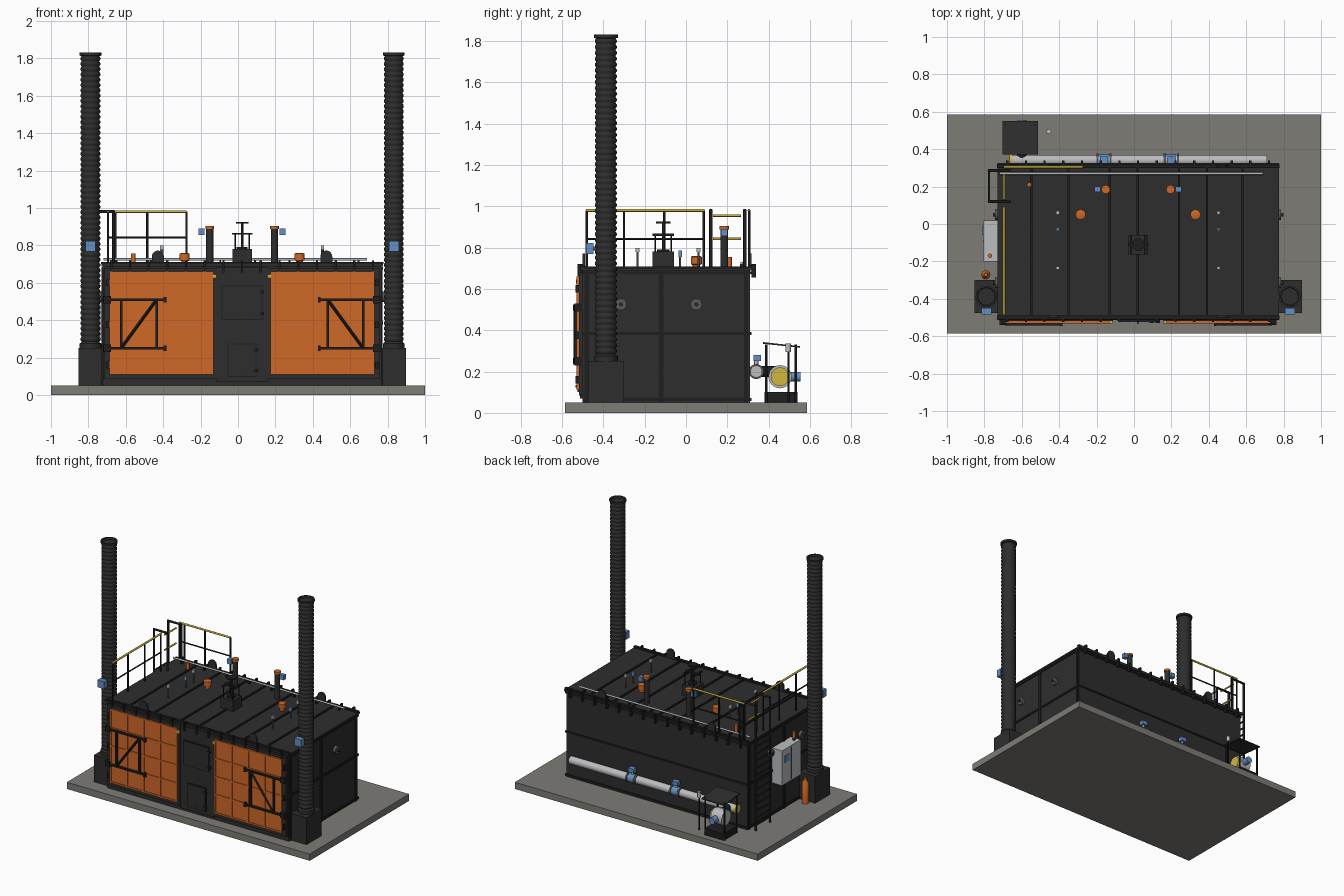
import bpy, bmesh, math
from mathutils import Vector

cube = bpy.data.objects.get("Cube")
if cube:
    bpy.data.objects.remove(cube, do_unlink=True)


def material(name, *rgb):
    m = bpy.data.materials.new(name)
    m.use_nodes = True
    m.diffuse_color = (*rgb, 1)
    m.node_tree.nodes["Principled BSDF"].inputs["Base Color"].default_value = (*rgb, 1)
    return m


steel = material("charcoal steel", .027, .027, .027)
black = material("black paint", .013, .013, .014)
orange = material("orange paint", .62, .14, .02)
concrete = material("concrete", .21, .2, .18)
blue = material("blue enamel", .13, .28, .55)
yellow = material("safety yellow", .65, .47, .05)
silver = material("light grey metal", .5, .51, .53)
grey = material("mid grey metal", .1, .1, .1)


def finish(name, bm, mat, smooth=False):
    bmesh.ops.recalc_face_normals(bm, faces=bm.faces)
    mesh = bpy.data.meshes.new(name)
    bm.to_mesh(mesh)
    bm.free()
    mesh.materials.append(mat)
    ob = bpy.data.objects.new(name, mesh)
    bpy.context.collection.objects.link(ob)
    if smooth:
        bpy.context.view_layer.objects.active = ob
        bpy.ops.object.select_all(action="DESELECT")
        ob.select_set(True)
        bpy.ops.object.shade_smooth_by_angle(angle=math.radians(50))
    return ob


def box(name, mat, xs, ys, zs):
    """Block between the given pairs of limits."""
    bm = bmesh.new()
    bmesh.ops.create_cube(bm, size=1)
    for v in bm.verts:
        v.co = [a + (b - a) * (c + .5) for (a, b), c in zip((xs, ys, zs), v.co)]
    return finish(name, bm, mat)


def around(c, half):
    return (c - half, c + half)


def rod(name, mat, start, end, r, sides=8, r2=None):
    """Cylinder or cone between two points."""
    a, b = Vector(start), Vector(end)
    bm = bmesh.new()
    bmesh.ops.create_cone(bm, cap_ends=True, segments=sides, radius1=r,
                          radius2=r if r2 is None else r2, depth=(b - a).length)
    turn = (b - a).to_track_quat("Z", "Y")
    for v in bm.verts:
        v.co = turn @ v.co + (a + b) / 2
    return finish(name, bm, mat, sides > 6)


def lathe(name, mat, x, y, profile, sides=24):
    """Revolve (radius, height) points about a vertical axis."""
    bm = bmesh.new()
    rings = [[bm.verts.new((x + r * math.cos(math.tau * i / sides),
                            y + r * math.sin(math.tau * i / sides), z))
              for i in range(sides)] for r, z in profile]
    for low, high in zip(rings, rings[1:]):
        for i in range(sides):
            j = (i + 1) % sides
            bm.faces.new((low[i], low[j], high[j], high[i]))
    bm.faces.new(rings[0])
    bm.faces.new(rings[-1])
    return finish(name, bm, mat, True)


MID, FLOOR, ROOF = .022, .05, .7
FRONT, BACK, HALF = -.5, .31, .745
LEFT_END, RIGHT_END = MID - HALF, MID + HALF


def span(side, near, far):
    """Limits mirrored about the middle of the kiln."""
    return tuple(sorted((MID + side * near, MID + side * far)))


# Slab and main body
box("concrete_slab", concrete, (-1, 1), (-.585, .585), (0, FLOOR))
box("main_body", steel, (LEFT_END, RIGHT_END), (FRONT, BACK), (FLOOR, ROOF - .01))
box("roof_plate", steel, around(MID, HALF + .008), (FRONT - .012, BACK + .015), (ROOF - .012, ROOF))
for z in (.065, .385, ROOF - .022):
    box("body_band", black, around(MID, HALF + .007), (FRONT, BACK + .007), around(z, .007))
for side in (-1, 1):
    for y in (FRONT + .02, -.12, BACK - .02):
        box("side_column", black, span(side, HALF, HALF + .006), around(y, .01), (FLOOR, ROOF - .02))

# Roof ribs, edge clamps and lifting lugs
for x in (-.55, -.35, -.13, .02, .24, .39, .58):
    box("roof_rib", black, around(x, .006), (FRONT, BACK), (ROOF, ROOF + .009))
for y in (FRONT, BACK):
    box("roof_edge", black, around(MID, HALF + .01), around(y, .01), (ROOF, ROOF + .012))
for i in range(15):
    x = LEFT_END + .045 + i * .1
    for y in (FRONT - .013, BACK + .018):
        box("edge_clamp", black, around(x, .006), around(y, .011), (ROOF - .045, ROOF + .02))
for side in (-1, 1):
    for y in (FRONT + .005, BACK):
        x = MID + side * .45
        rod("lifting_lug", steel, (x, y - .006, ROOF + .04), (x, y + .006, ROOF + .04), .032, 20)
        box("lug_foot", steel, around(x, .032), around(y, .006), (ROOF, ROOF + .04))

# Front doors with ribs, braces and hinges
for side in (-1, 1):
    box("door_frame", steel, span(side, .135, .735), (FRONT - .018, FRONT), (.085, .68))
    box("door_panel", orange, span(side, .153, .708), (FRONT - .026, FRONT), (.11, .66))
    for i in range(5):
        d = .159 + i * .1357
        box("door_rib", orange, span(side, d - .006, d + .006), around(FRONT - .026, .005), (.11, .66))
        z = .116 + i * .1345
        box("door_rib", orange, span(side, .153, .708), around(FRONT - .026, .005), around(z, .006))
    brace = FRONT - .036
    for z in (.25, .51):
        box("brace_bar", black, span(side, .412, .715), around(brace, .006), around(z, .007))
        box("brace_end", black, span(side, .405, .42), around(brace, .01), around(z, .015))
        box("hinge", black, span(side, .7, .74), around(FRONT - .02, .02), around(z, .02))
    for z in (.16, .375, .6):
        box("edge_hinge", black, span(side, .71, .728), around(FRONT - .02, .014), around(z, .018))
    for d in (.457, .647):
        box("brace_upright", black, span(side, d - .007, d + .007), around(brace, .006), (.25, .51))
    rod("brace_diagonal", black, (MID + side * .647, brace, .25), (MID + side * .457, brace, .51), .008, 4)
    box("door_marker", yellow, span(side, .137, .155), around(FRONT - .024, .008), around(.635, .01))

# Centre column with two hatches
box("centre_column", steel, around(MID, .137), (FRONT - .014, FRONT), (.07, .685))
for name, half, low, high in (("upper_hatch", .104, .405, .58), ("lower_hatch", .072, .1, .27)):
    box(name + "_rim", black, around(MID, half + .005), (FRONT - .018, FRONT), (low - .005, high + .005))
    box(name, steel, around(MID, half), (FRONT - .024, FRONT), (low, high))
    rod(name + "_handle", grey, (MID, FRONT - .035, low + .03), (MID, FRONT, low + .03), .006)
    for z in (low + .03, high - .03):
        box(name + "_hinge", black, around(MID + half, .012), (FRONT - .03, FRONT), around(z, .008))

# Corrugated chimneys with plinths and actuator boxes
flue = [(.058, .25), (.058, .275), (.05, .28)]
for i in range(54):
    z = .285 + i * .0283
    flue += [(.047, z), (.053, z + .009), (.053, z + .018), (.047, z + .027)]
flue += [(.058, 1.815), (.058, 1.83), (.048, 1.83), (.046, 1.815)]
for side in (-1, 1):
    x, y = MID + side * .811, -.388
    box("chimney_plinth", steel, around(x, .064), (-.475, -.3), (FLOOR, .25))
    lathe("chimney", steel, x, y, flue)
    box("chimney_actuator", blue, around(x, .027), (-.485, -.448), (.768, .823))
    rod("actuator_shaft", grey, (x, -.45, .795), (x, y, .795), .01)

# Round side ports
for side in (-1, 1):
    for y in (-.315, .05):
        rod("side_port", grey, (MID + side * HALF, y, .525), (MID + side * (HALF + .02), y, .525), .028, 20)
        rod("port_knob", steel, (MID + side * HALF, y, .525), (MID + side * (HALF + .032), y, .525), .01)

# Roof centre vent with lifting frame
vent = -.11
box("vent_box", steel, around(MID, .052), around(vent, .052), (ROOF, .78))
for dx in (-.038, .038):
    for dy in (-.038, .038):
        rod("vent_post", black, (MID + dx, vent + dy, .78), (MID + dx, vent + dy, .86), .004)
    box("vent_frame", black, around(MID + dx, .006), around(vent, .052), around(.862, .005))
box("vent_crossbar", black, around(MID, .055), around(vent, .008), around(.862, .005))
rod("vent_ring", black, (MID, vent, .78), (MID, vent, .79), .03, 20)
rod("vent_stem", black, (MID, vent, .78), (MID, vent, .92), .007)
rod("vent_wheel", black, (MID, vent, .917), (MID, vent, .925), .034, 20)

# Roof stacks, caps, probes and distribution pipe
for side in (-1, 1):
    x, y = MID + side * .173, .185
    rod("roof_stack", steel, (x, y, ROOF), (x, y, .89), .019, 20)
    rod("stack_cap", orange, (x, y, .888), (x, y, .904), .023, 20)
    box("stack_actuator", blue, span(side, .2, .233), around(y, .015), (.855, .89))
    x = MID + side * .307
    lathe("relief_cap", orange, x, .05, [(.018, ROOF), (.018, .715), (.027, .72), (.027, .755), (.02, .758)], 20)
    x = MID + side * .43
    for y in (-.235, -.028, .06):
        middle = y == -.028
        rod("probe_stem", grey, (x, y, ROOF), (x, y, .785), .005)
        box("probe_head", blue if middle else silver, around(x, .009), around(y, .009),
            (.755, .785) if middle else (.778, .798))
rod("roof_pipe", silver, (-.72, .27, .725), (.69, .27, .725), .007)
for i in range(8):
    box("pipe_support", black, around(-.65 + i * .185, .005), around(.27, .009), (ROOF, .72))
rod("warning_lamp", orange, (-.56, .21, ROOF), (-.56, .21, .755), .012, 12)

# Guard rails around the roof walkway
rail_x, rail_y = -.695, .305
for y in (-.48, -.3, -.105, .085):
    rod("rail_post", black, (rail_x, y, ROOF), (rail_x, y, .98), .006)
for x in (rail_x, -.655, -.485, -.275):
    rod("rail_post", black, (x, rail_y, ROOF), (x, rail_y, .98), .006)
for z, mat, r in ((.98, yellow, .007), (.842, black, .005)):
    rod("side_rail", mat, (rail_x, -.485, z), (rail_x, .09, z), r)
    rod("back_rail", mat, (rail_x, rail_y, z), (-.275, rail_y, z), r)
for z in (.842, .955):
    rod("gate_bar", yellow, (rail_x, .13, z), (rail_x, .265, z), .006)

# Access ladder
for y in (.12, .285):
    for x in (-.775, -.665):
        rod("ladder_rail", black, (x, y, FLOOR if x < LEFT_END else ROOF), (x, y, .985), .008)
    rod("ladder_top", black, (-.78, y, .98), (-.66, y, .98), .008)
for i in range(12):
    z = .09 + i * .053
    rod("ladder_rung", black, (-.775, .12, z), (-.775, .285, z), .006)

# Control cabinet, beacon and extinguisher
box("control_cabinet", silver, (-.805, LEFT_END), (-.2, .02), (.29, .55))
box("cabinet_seam", grey, (-.807, -.8), around(-.09, .003), (.3, .54))
box("cabinet_screen", blue, (-.81, -.8), (-.06, -.01), (.45, .5))
rod("beacon_base", black, (-.77, -.17, .55), (-.77, -.17, .57), .01)
rod("beacon", orange, (-.77, -.17, .57), (-.77, -.17, .61), .012, 12)
lathe("extinguisher", orange, -.792, -.272, [(.024, FLOOR), (.024, .2), (.01, .22), (.01, .235)], 16)

# Rear air pipe with valves
pipe_y, pipe_z = .34, .2
rod("air_pipe", silver, (-.66, pipe_y, pipe_z), (.71, pipe_y, pipe_z), .029, 20)
for x in (-.16, .2):
    for dx in (-.035, .035):
        rod("valve_flange", grey, (x + dx - .006, pipe_y, pipe_z), (x + dx + .006, pipe_y, pipe_z), .036, 20)
    rod("valve_body", blue, (x - .025, pipe_y, pipe_z), (x + .025, pipe_y, pipe_z), .033, 20)
    rod("valve_neck", silver, (x, pipe_y, pipe_z), (x, pipe_y, .255), .01)
    box("valve_motor", blue, around(x, .022), around(pipe_y + .004, .018), (.25, .28))

# Fan unit under its shelter
fan_x, fan_y, fan_z = -.6, .455, .175
box("fan_base", black, (-.69, -.53), (.38, .54), (FLOOR, .1))
for x in (-.69, -.53):
    for y in (.388, .532):
        rod("shelter_post", black, (x, y, FLOOR), (x, y, .33), .006)
shelter = box("shelter_roof", steel, (-.703, -.513), (.372, .552), (.325, .333))
for v in shelter.data.vertices:
    v.co.z -= (v.co.y - .46) * .11
rod("fan_housing", silver, (fan_x - .05, fan_y, fan_z), (fan_x + .04, fan_y, fan_z), .056, 24)
rod("fan_guard", yellow, (fan_x + .04, fan_y, fan_z), (fan_x + .055, fan_y, fan_z), .045, 24)
rod("fan_motor", blue, (fan_x, fan_y, fan_z), (fan_x, .555, fan_z), .024, 20)
rod("fan_duct", black, (fan_x, pipe_y, pipe_z), (fan_x, fan_y, pipe_z), .026, 20)
rod("duct_collar", yellow, (-.665, pipe_y, pipe_z), (-.65, pipe_y, pipe_z), .034, 20)
rod("signal_post", black, (-.455, .495, FLOOR), (-.455, .495, .3), .005)
rod("signal_horn", silver, (-.455, .495, .295), (-.455, .495, .335), .013, 12)
